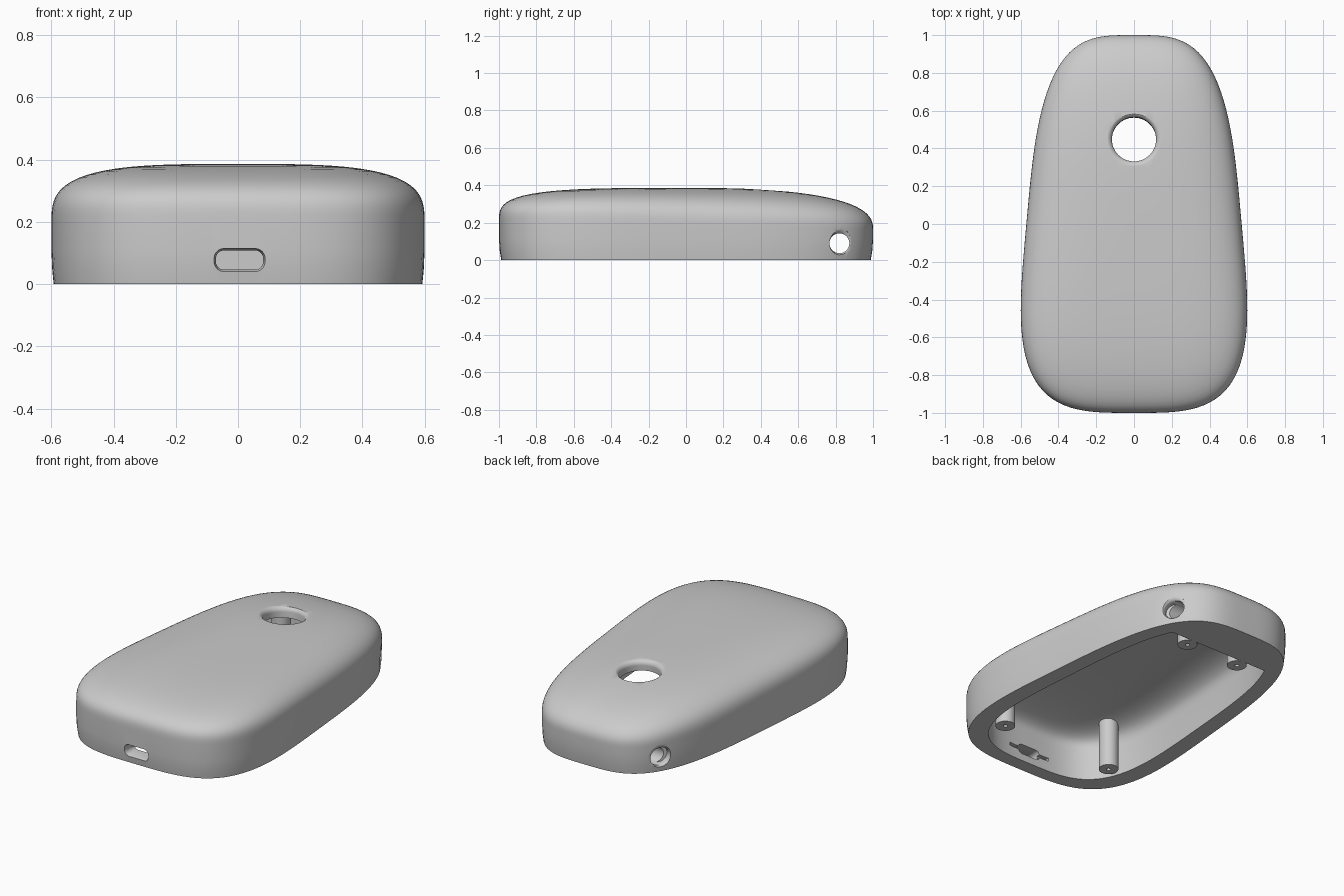
import bpy, bmesh, math
from mathutils import Matrix, Vector

if "Cube" in bpy.data.objects:
    bpy.data.objects.remove(bpy.data.objects["Cube"])

SEG = 144
grey = bpy.data.materials.new("plain_grey")
grey.diffuse_color = (0.6, 0.6, 0.6, 1)
grey.use_nodes = True
grey.node_tree.nodes["Principled BSDF"].inputs["Base Color"].default_value = grey.diffuse_color


def make(name, bm):
    bmesh.ops.recalc_face_normals(bm, faces=bm.faces)
    me = bpy.data.meshes.new(name)
    bm.to_mesh(me)
    bm.free()
    me.materials.append(grey)
    ob = bpy.data.objects.new(name, me)
    bpy.context.collection.objects.link(ob)
    return ob


def loft(bm, rings):
    """Closed solid through a stack of equal-length point rings."""
    loops = [[bm.verts.new(p) for p in r] for r in rings]
    n = len(loops[0])
    for a, b in zip(loops, loops[1:]):
        for i in range(n):
            j = (i + 1) % n
            bm.faces.new((a[i], a[j], b[j], b[i]))
    bm.faces.new(loops[0])
    bm.faces.new(loops[-1])
    return bm


def dome(sx, sy, height, drop, floor):
    """Egg-shaped tapered pebble: upright wall with a superelliptic crown."""
    n = 3.5
    plan = []
    for i in range(SEG):
        a = 2 * math.pi * i / SEG
        c, s = math.cos(a), math.sin(a)
        r = (abs(c) ** n + abs(s) ** n) ** (-1 / n)
        plan.append((c * r, s * r))

    def ring(f, zfun):
        return [((0.57 - 0.09 * v) * u * sx * f, v * sy * f, zfun(v)) for u, v in plan]

    shoulder = lambda v: 0.183 - 0.018 * v - drop
    rings = [ring(0.988, lambda v: floor),
             ring(0.996, lambda v: 0.05),
             ring(1.0, lambda v: 0.11)]
    steps = 26
    for k in range(steps):
        a = math.pi / 2 * k / steps
        c, s = math.cos(a), math.sin(a)
        # the crown is squarer at the front than at the back
        pts = []
        for u, v in plan:
            p = 3.1 - 0.55 * v
            q = (c ** p + s ** p) ** (-1 / p)
            b = shoulder(v)
            f = c * q
            pts.append(((0.57 - 0.09 * v) * u * sx * f, v * sy * f, b + (height - b) * s * q))
        rings.append(pts)
    return loft(bmesh.new(), rings)


def lathe(profile, matrix, seg=64):
    """Solid of revolution from (radius, z) points."""
    rings = [[matrix @ Vector((r * math.cos(2 * math.pi * i / seg),
                               r * math.sin(2 * math.pi * i / seg), z))
              for i in range(seg)] for r, z in profile]
    return loft(bmesh.new(), rings)


def flare(r, f, deep, top):
    """Straight bore that opens through a quarter-round lip ending at z = 0."""
    arc = [(r + f * (1 - math.cos(a)), -f + f * math.sin(a))
           for a in (math.pi / 2 * k / 10 for k in range(11))]
    return [(r, deep)] + arc + [(r + f, top)]


def cut(target, bm):
    cutter = make("cutter", bm)
    cutter.hide_render = True
    mod = target.modifiers.new("cut", 'BOOLEAN')
    mod.operation = 'DIFFERENCE'
    mod.solver = 'EXACT'
    mod.object = cutter
    bpy.context.view_layer.objects.active = target
    bpy.ops.object.modifier_apply(modifier=mod.name)
    bpy.data.objects.remove(cutter)


def smooth(ob):
    bpy.ops.object.select_all(action='DESELECT')
    ob.select_set(True)
    bpy.context.view_layer.objects.active = ob
    bpy.ops.object.shade_smooth_by_angle(angle=math.radians(32))


# Outer case
case = make("case_shell", dome(1, 1, 0.386, 0, 0))

# Hollow underside, closed by a straight wall near the back
hollow = dome(0.82, 0.91, 0.325, 0.03, -0.1)
bmesh.ops.bisect_plane(hollow, geom=hollow.verts[:] + hollow.edges[:] + hollow.faces[:],
                       plane_co=(0, 0.735, 0), plane_no=(0, 1, 0), clear_outer=True)
bmesh.ops.holes_fill(hollow, edges=[e for e in hollow.edges if e.is_boundary])
cut(case, hollow)

# Round window through the top with a soft lip
cut(case, lathe(flare(0.117, 0.03, -0.25, 0.06),
                Matrix.Translation((0, 0.45, 0.374)) @ Matrix.Rotation(-0.06, 4, 'X')))

# Cord tunnel across the back, with flared mouths square to the wall
cut(case, lathe([(0.053, -0.6), (0.053, 0.6)],
                Matrix.Translation((0, 0.82, 0.09)) @ Matrix.Rotation(math.pi / 2, 4, 'Y')))
for side in (1, -1):
    normal = Vector((side * 0.82, 0.57, 0))
    turn = normal.to_track_quat('Z', 'Y').to_matrix().to_4x4()
    cut(case, lathe(flare(0.05, 0.03, -0.05, 0.05),
                    Matrix.Translation((side * 0.408, 0.82, 0.09)) @ turn))


# Port slot in the front, with a slightly eased mouth
def slot_ring(y, grow):
    pts = []
    for qx, qz, start in ((1, 1, 0), (-1, 1, 90), (-1, -1, 180), (1, -1, 270)):
        for k in range(7):
            a = math.radians(start + 15 * k)
            r = 0.026 + grow
            pts.append((0.005 + qx * 0.05 + r * math.cos(a), y,
                        0.077 + qz * 0.005 + r * math.sin(a)))
    return pts


cut(case, loft(bmesh.new(), [slot_ring(-1.1, 0.006), slot_ring(-0.995, 0.006),
                             slot_ring(-0.98, 0), slot_ring(-0.8, 0)]))

# Thin seat behind the port
seat = bmesh.new()
bmesh.ops.create_cube(seat, size=1, matrix=Matrix.Translation((0.005, -0.89, 0.077))
                      @ Matrix.Diagonal((0.28, 0.08, 0.02, 1)))
cut(case, seat)
smooth(case)

# Four screw posts with blind pilot holes
for label, x, y, top in (("front", 0.377, -0.67, 0.33), ("back", 0.18, 0.68, 0.315)):
    for side, sign in (("right", 1), ("left", -1)):
        post = make(f"{label}_{side}_screw_post",
                    lathe([(0.012, 0.12), (0.012, 0.001), (0.055, 0.001), (0.055, top)],
                          Matrix.Translation((sign * x, y, 0)), 32))
        smooth(post)
